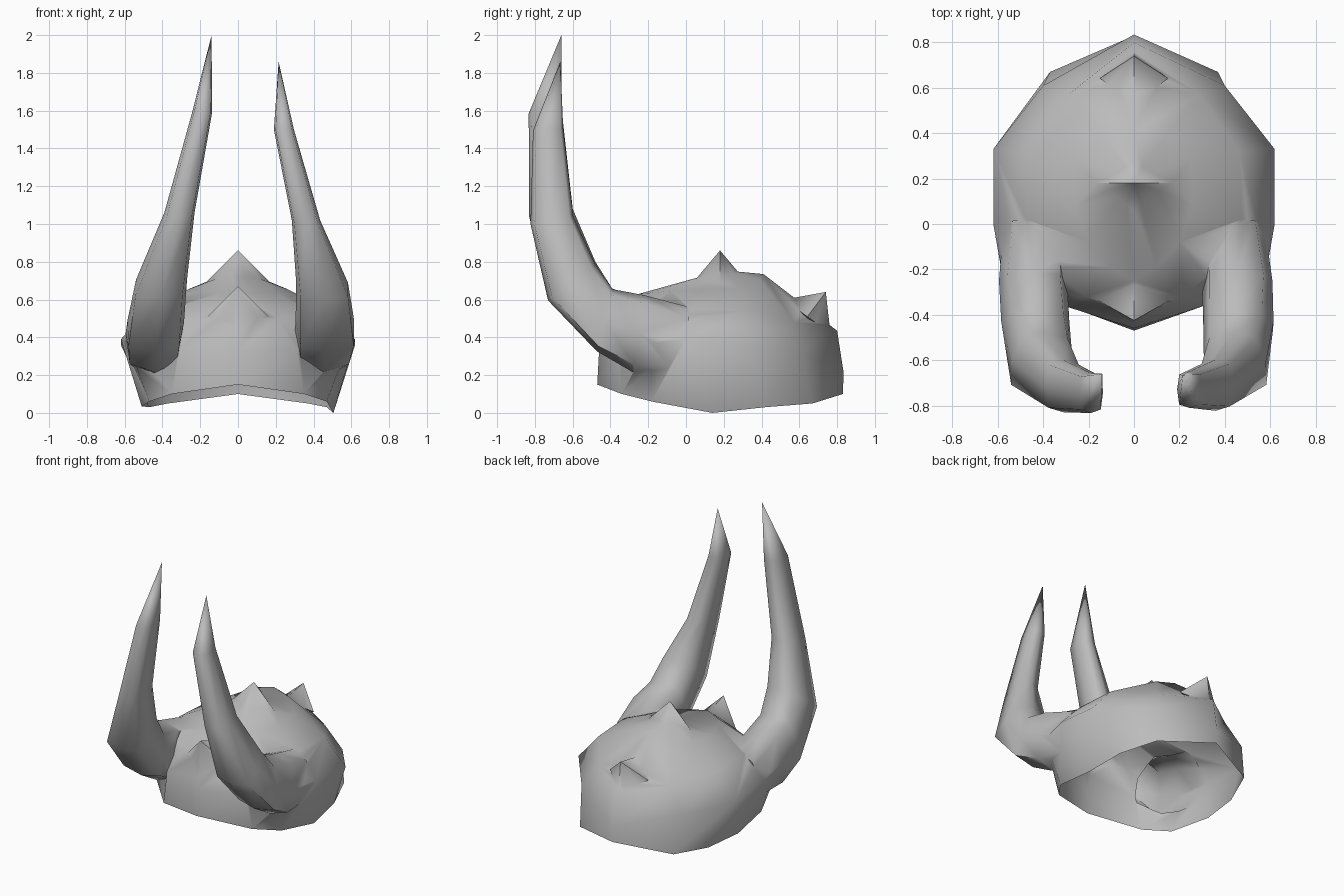
import bpy, bmesh, math
from mathutils import Vector

if "Cube" in bpy.data.objects:
    bpy.data.objects.remove(bpy.data.objects["Cube"])

bone = bpy.data.materials.new("plain grey")
bone.diffuse_color = (0.5, 0.5, 0.5, 1)
bone.use_nodes = True
bone.node_tree.nodes["Principled BSDF"].inputs["Base Color"].default_value = bone.diffuse_color


def make(name, rings, start, end):
    """Loft closed rings, closing each end with a fan to a point."""
    bm = bmesh.new()
    loops = [[bm.verts.new(p) for p in ring] for ring in rings]
    n = len(loops[0])
    for a, b in zip(loops, loops[1:]):
        for i in range(n):
            j = (i + 1) % n
            bm.faces.new((a[i], a[j], b[j], b[i]))
    for loop, point in ((loops[0], start), (loops[-1], end)):
        tip = bm.verts.new(point)
        for i in range(n):
            bm.faces.new((loop[i], loop[(i + 1) % n], tip))
    bmesh.ops.recalc_face_normals(bm, faces=bm.faces)
    mesh = bpy.data.meshes.new(name)
    bm.to_mesh(mesh)
    bm.free()
    ob = bpy.data.objects.new(name, mesh)
    bpy.context.collection.objects.link(ob)
    mesh.materials.append(bone)
    return ob


def mirrored(half):
    """Complete a half ring that runs from front centre to back centre."""
    return half + [(-x, y, z) for x, y, z in half[-2:0:-1]]


# Helmet dome: rim, widest ring, shoulder, crown
rim = [(0, -.47, .15), (.35, -.34, .10), (.47, -.18, .06), (.505, .14, .0),
       (.47, .42, .03), (.37, .67, .05), (0, .83, .10)]
wide = [(0, -.46, .33), (.31, -.36, .34), (.585, -.20, .37), (.62, 0, .39),
        (.62, .33, .36), (.40, .61, .32), (0, .835, .21)]
shoulder = [(0, -.42, .50), (.21, -.32, .50), (.38, -.19, .54), (.475, .02, .55),
            (.465, .32, .54), (.29, .57, .48), (0, .80, .435)]
crown = [(0, -.25, .63), (.10, -.19, .635), (.20, -.08, .645), (.26, .08, .655),
         (.25, .28, .66), (.14, .39, .705), (0, .41, .735)]
rings = [mirrored(r) for r in (rim, wide, shoulder, crown)]
rings[0][9] = (-.51, .14, .035)
helmet = make("horned_helmet", rings, (0, .15, .07), (0, .2, .755))


# Horns: (centre, half width, half depth, tilt of the depth axis from +y,
#         boxiness, outward flare of the lower outer side)
def horn(name, sections, tip):
    rings = []
    for c, w, d, tilt, power, flare in sections:
        t = math.radians(tilt)
        depth = Vector((0, math.cos(t), math.sin(t)))
        side = math.copysign(1, c[0])

        def soft(v):
            return math.copysign(abs(v) ** power, v) if abs(v) > 1e-6 else 0

        ring = []
        for k in range(8):
            a = math.tau * k / 8
            u, v = soft(math.cos(a)), soft(math.sin(a))
            if u * side > .1:
                u -= side * v * flare / w
            ring.append(Vector(c) + Vector((w * u, 0, 0)) + depth * d * v)
        rings.append(ring)
    return make(name, rings, sections[0][0], tip)


parts = [
    horn("left_horn", [((-.435, 0, .365), .14, .195, 84, 1, 0),
                       ((-.445, -.25, .42), .15, .205, 80, .65, .01),
                       ((-.435, -.43, .49), .15, .17, 76, .55, .025),
                       ((-.405, -.605, .705), .135, .157, 37, .55, .03),
                       ((-.31, -.715, 1.06), .08, .117, 10, .55, 0),
                       ((-.19, -.745, 1.59), .053, .088, 3, .55, 0)], (-.14, -.66, 2.0)),
    horn("right_horn", [((.435, 0, .365), .14, .195, 84, 1, 0),
                        ((.455, -.25, .42), .155, .205, 80, .65, .01),
                        ((.46, -.43, .49), .155, .17, 76, .55, .03),
                        ((.445, -.605, .69), .137, .157, 37, .55, .03),
                        ((.36, -.71, 1.02), .075, .115, 10, .55, 0),
                        ((.243, -.73, 1.50), .053, .08, 3, .55, 0)], (.215, -.665, 1.86)),
]

# Spikes on brow, crown and back: half width, front base, back base, tip
for name, w, front, back, tip in (
        ("brow_spike", .17, (-.44, .40), (-.22, .60), (0, -.425, .67)),
        ("crown_spike", .19, (.02, .67), (.34, .67), (0, .18, .86)),
        ("back_spike", .15, (.52, .60), (.765, .42), (0, .74, .64))):
    (y0, z0), (y1, z1) = front, back
    y, z = (y0 + y1) / 2, (z0 + z1) / 2
    ring = [(w, y, z), (0, y1, z1), (-w, y, z), (0, y0, z0)]
    parts.append(make(name, [ring], (0, y, z - .05), tip))

# Fuse everything into one skin
bpy.context.view_layer.objects.active = helmet
helmet.select_set(True)
for part in parts:
    mod = helmet.modifiers.new("fuse", 'BOOLEAN')
    mod.operation = 'UNION'
    mod.solver = 'EXACT'
    mod.object = part
    bpy.ops.object.modifier_apply(modifier=mod.name)
    bpy.data.objects.remove(part)

# Open the underside so the helmet is hollow
bm = bmesh.new()
bm.from_mesh(helmet.data)
bm.normal_update()
caps = [f for f in bm.faces if f.normal.z < -.7 and max(v.co.z for v in f.verts) < .16]
bmesh.ops.delete(bm, geom=caps, context='FACES')
bm.to_mesh(helmet.data)
bm.free()

bpy.ops.object.shade_smooth_by_angle(angle=math.radians(70))
